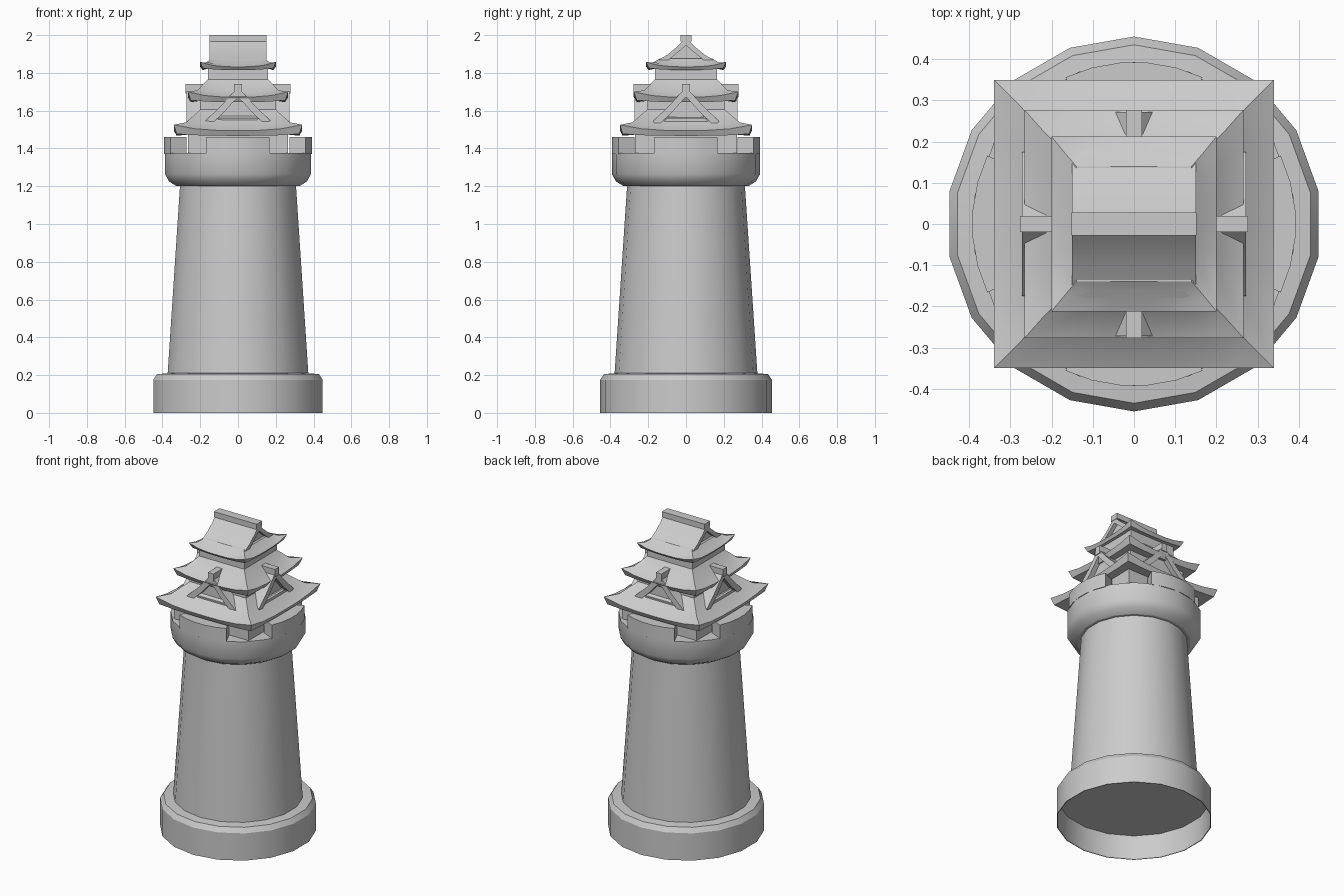
import bpy, math

if "Cube" in bpy.data.objects:
    bpy.data.objects.remove(bpy.data.objects["Cube"])

SIDES = 18

def make(name, verts, faces, angle=30):
    me = bpy.data.meshes.new(name)
    me.from_pydata(verts, [], faces)
    me.update()
    ob = bpy.data.objects.new(name, me)
    bpy.context.collection.objects.link(ob)
    bpy.ops.object.select_all(action='DESELECT')
    ob.select_set(True)
    bpy.context.view_layer.objects.active = ob
    bpy.ops.object.mode_set(mode='EDIT')
    bpy.ops.mesh.select_all(action='SELECT')
    bpy.ops.mesh.normals_make_consistent(inside=False)
    bpy.ops.object.mode_set(mode='OBJECT')
    bpy.ops.object.shade_smooth_by_angle(angle=math.radians(angle))
    return ob

def bridge(loops, caps=(True, True)):
    n = len(loops[0])
    verts = [p for lp in loops for p in lp]
    faces = [(k*n + i, k*n + (i+1) % n, (k+1)*n + (i+1) % n, (k+1)*n + i)
             for k in range(len(loops)-1) for i in range(n)]
    if caps[0]:
        faces.append(tuple(reversed(range(n))))
    if caps[1]:
        faces.append(tuple(range((len(loops)-1)*n, len(loops)*n)))
    return verts, faces

def lathe(name, profile):
    loops = [[(r*math.cos(a), r*math.sin(a), z) for a in
              (math.pi/2 + 2*math.pi*i/SIDES for i in range(SIDES))] for r, z in profile]
    return make(name, *bridge(loops))

def box(name, x, y, z0, z1):
    ring = [(-x, -y), (x, -y), (x, y), (-x, y)]
    return make(name, *bridge([[(a, b, z) for a, b in ring] for z in (z0, z1)]))

def rect_loop(hx, hy, z, lift=0.0):
    # rectangle outline with subdivided sides, corners curling up by lift
    pts = []
    corners = [(-1, -1), (1, -1), (1, 1), (-1, 1)]
    for i in range(4):
        a, b = corners[i], corners[(i+1) % 4]
        for k in range(6):
            t = k/6
            s = abs(2*t - 1)
            pts.append((hx*(a[0] + (b[0]-a[0])*t), hy*(a[1] + (b[1]-a[1])*t), z + lift*s**3))
    return pts

def hip_roof(name, rows):
    return make(name, *bridge([rect_loop(*r) for r in rows]))

def extrude_profile(name, prof, d0, d1, turn):
    # profile of (sideways, z), extruded outward from d0 to d1 on side number `turn`
    c, s = math.cos(turn*math.pi/2), math.sin(turn*math.pi/2)
    def place(u, d):
        return (c*u + s*d, s*u - c*d)
    loops = [[(*place(u, d), z) for u, z in prof] for d in (d0, d1)]
    return make(name, *bridge(loops), angle=20)

# Round tower: hollow foot, tapered shaft and flared collar
lathe("tower_body", [(0.445, 0.155), (0.45, 0.0), (0.455, 0.0), (0.455, 0.175), (0.435, 0.205),
                     (0.378, 0.21), (0.312, 1.20), (0.33, 1.20), (0.37, 1.225),
                     (0.393, 1.265), (0.393, 1.375)])

# Four battlement blocks with gaps at the diagonals
for i in range(4):
    loops = []
    for k in range(6):
        a = i*math.pi/2 + math.radians(-25 + 10*k)
        loops.append([(r*math.cos(a), r*math.sin(a), z)
                      for r, z in ((0.30, 1.37), (0.393, 1.37), (0.393, 1.46), (0.30, 1.46))])
    make(f"battlement_{i}", *bridge(loops))

# Keep walls
box("lower_wall", 0.265, 0.27, 1.37, 1.50)
box("middle_wall", 0.20, 0.205, 1.50, 1.68)
box("upper_wall", 0.16, 0.165, 1.70, 1.84)

# Curved hip roofs: half x, half y, z, corner lift
hip_roof("lower_roof", [(0.25, 0.25, 1.475), (0.325, 0.335, 1.467, 0.01), (0.34, 0.35, 1.495, 0.03),
                        (0.275, 0.285, 1.53, 0.008), (0.195, 0.20, 1.61)])
hip_roof("middle_roof", [(0.18, 0.18, 1.655), (0.25, 0.26, 1.645, 0.01), (0.266, 0.277, 1.672, 0.028),
                         (0.215, 0.22, 1.70, 0.008), (0.16, 0.165, 1.765)])
hip_roof("upper_roof", [(0.15, 0.15, 1.825), (0.187, 0.197, 1.815, 0.01), (0.20, 0.212, 1.832, 0.025),
                        (0.17, 0.175, 1.85, 0.005), (0.14, 0.14, 1.875)])

# Top gable: curved roof slabs, recessed end wall, ridge beam
slab = [(-0.18, 1.85), (-0.10, 1.895), (-0.045, 1.94), (0, 1.985),
        (0.045, 1.94), (0.10, 1.895), (0.18, 1.85),
        (0.15, 1.84), (0.09, 1.87), (0, 1.945), (-0.09, 1.87), (-0.15, 1.84)]
extrude_profile("top_gable_roof", slab, -0.15, 0.15, 1)
extrude_profile("top_gable_wall", [(-0.12, 1.84), (0.12, 1.84), (0, 1.955)], -0.125, 0.125, 1)
box("ridge_beam", 0.152, 0.028, 1.965, 2.0)

# Gabled dormers on all four sides
for i in range(4):
    roof = [(-0.175, 1.545), (-0.09, 1.625), (0, 1.725), (0.09, 1.625), (0.175, 1.545),
            (0.155, 1.515), (0.075, 1.59), (0, 1.675), (-0.075, 1.59), (-0.155, 1.515)]
    extrude_profile(f"dormer_roof_{i}", roof, 0.17, 0.272, i)
    extrude_profile(f"dormer_wall_{i}", [(-0.14, 1.51), (0.14, 1.51), (0, 1.69)], 0.17, 0.24, i)
    extrude_profile(f"dormer_ridge_{i}",
                    [(-0.02, 1.69), (0.02, 1.69), (0.02, 1.74), (-0.02, 1.74)], 0.17, 0.277, i)
    extrude_profile(f"dormer_tie_{i}",
                    [(-0.12, 1.54), (0.12, 1.54), (0.10, 1.56), (-0.10, 1.56)], 0.23, 0.262, i)
